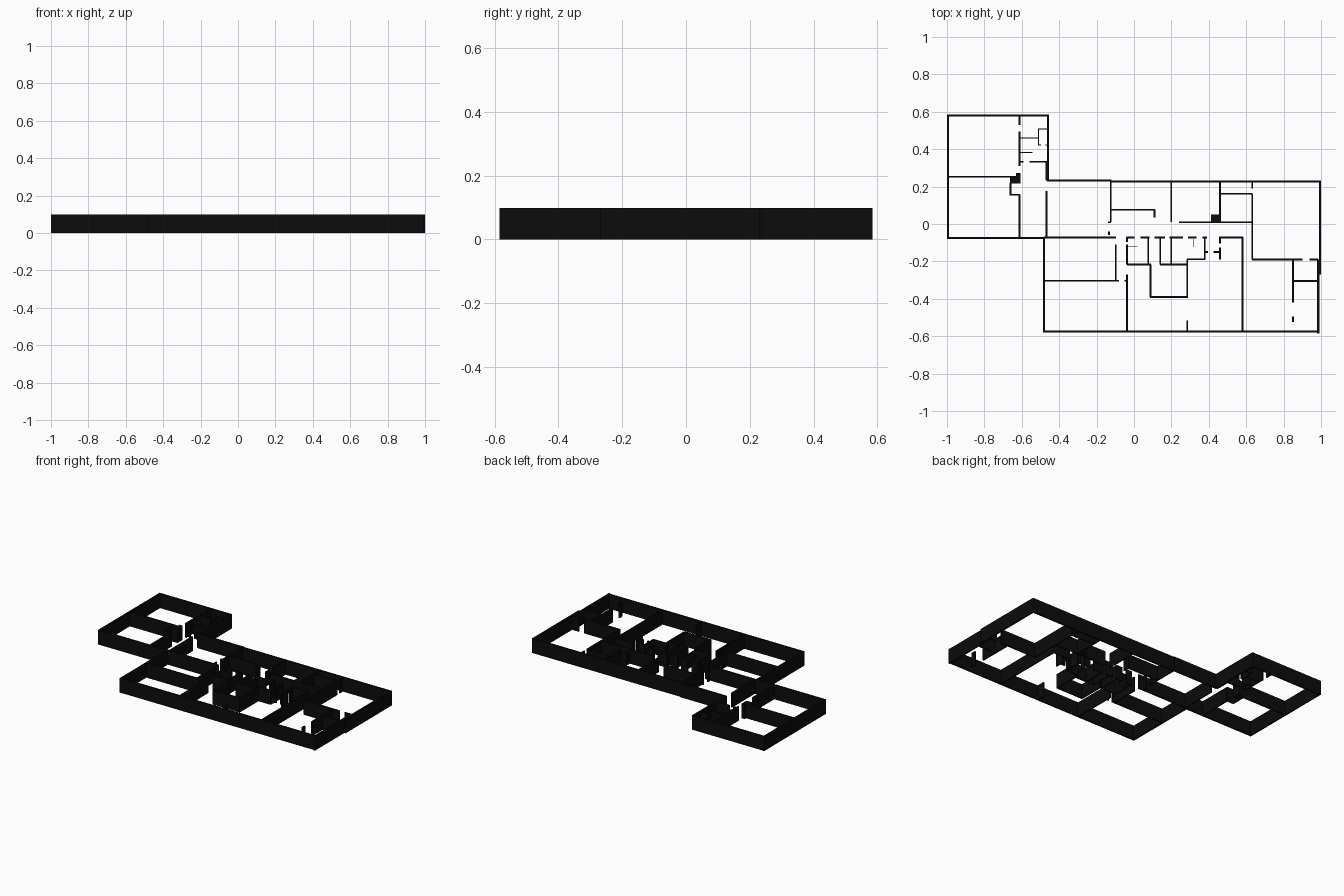
import bpy, bmesh

HEIGHT = 0.098

mat = bpy.data.materials.new("wall black")
mat.diffuse_color = (0.0035, 0.0035, 0.0035, 1)


def add_box(bm, x0, x1, y0, y1):
    """Upright block from the floor to the wall height."""
    base = [bm.verts.new(p) for p in ((x0, y0, 0), (x1, y0, 0), (x1, y1, 0), (x0, y1, 0))]
    top = [bm.verts.new((v.co.x, v.co.y, HEIGHT)) for v in base]
    bm.faces.new(base[::-1])
    bm.faces.new(top)
    for i in range(4):
        j = (i + 1) % 4
        bm.faces.new((base[i], base[j], top[j], top[i]))


def walls(name, thick, across=(), along=(), blocks=()):
    """across: (y, x0, x1) walls; along: (x, y0, y1) walls; blocks: x0, x1, y0, y1."""
    bm = bmesh.new()
    t = thick / 2
    for y, x0, x1 in across:
        add_box(bm, x0, x1, y - t, y + t)
    for x, y0, y1 in along:
        add_box(bm, x - t, x + t, y0, y1)
    for b in blocks:
        add_box(bm, *b)
    me = bpy.data.meshes.new(name)
    bm.to_mesh(me)
    bm.free()
    me.materials.append(mat)
    ob = bpy.data.objects.new(name, me)
    bpy.context.collection.objects.link(ob)


# Outer shell of the building
walls("outer_walls", 0.011,
      across=[(0.579, -1, -0.455), (0.232, -0.464, -0.12), (0.227, -0.125, 1),
              (-0.076, -1, -0.478), (-0.575, -0.486, 0.992)],
      along=[(-0.9945, -0.08, 0.585), (-0.46, 0.228, 0.585), (0.9945, -0.27, 0.232),
             (0.985, -0.585, -0.19), (-0.481, -0.58, -0.07)])

# Left wing rooms
walls("left_wing_walls", 0.009,
      across=[(0.252, -0.995, -0.62), (0.157, -0.664, -0.61),
              (0.332, -0.612, -0.59), (0.332, -0.56, -0.466)],
      along=[(-0.612, 0.53, 0.58), (-0.612, 0.31, 0.495), (-0.612, -0.075, 0.157),
             (-0.66, 0.153, 0.22), (-0.468, -0.075, 0.177), (-0.468, 0.232, 0.332)],
      blocks=[(-0.664, -0.608, 0.217, 0.252), (-0.632, -0.608, 0.23, 0.272)])

# Small wash rooms in the left wing
walls("left_wing_partitions", 0.006,
      across=[(0.459, -0.612, -0.508), (0.508, -0.512, -0.46), (0.422, -0.512, -0.498),
              (0.422, -0.474, -0.46), (0.382, -0.612, -0.543)],
      along=[(-0.51, 0.42, 0.508)])

# Rooms behind the corridor
walls("back_room_walls", 0.009,
      across=[(0.076, -0.125, 0.112), (0.01, 0.24, 0.635), (0.162, 0.458, 0.632),
              (0.01, -0.138, -0.122)],
      along=[(-0.124, 0.01, 0.23), (-0.134, -0.06, -0.04), (0.11, 0.035, 0.078),
             (0.2, 0.01, 0.23), (0.46, 0.01, 0.23), (0.632, 0.19, 0.23),
             (0.632, -0.19, 0.164)],
      blocks=[(0.413, 0.46, 0.01, 0.052)])

# Rooms in front of the corridor
walls("front_room_walls", 0.009,
      across=[(-0.072, -0.48, -0.095), (-0.303, -0.48, -0.08), (-0.303, -0.052, -0.035),
              (-0.072, -0.04, 0.004), (-0.072, 0.036, 0.084), (-0.072, 0.11, 0.165),
              (-0.072, 0.19, 0.262), (-0.072, 0.29, 0.333), (-0.072, 0.365, 0.39),
              (-0.072, 0.455, 0.582), (-0.217, -0.037, 0.09), (-0.217, 0.138, 0.288),
              (-0.39, 0.085, 0.288), (-0.189, 0.283, 0.38), (-0.15, 0.376, 0.395),
              (-0.15, 0.425, 0.46)],
      along=[(-0.097, -0.303, -0.11), (-0.037, -0.217, -0.11), (-0.037, -0.575, -0.27),
             (-0.037, -0.095, -0.07), (0.077, -0.217, -0.07), (0.088, -0.39, -0.217),
             (0.14, -0.217, -0.07), (0.2, -0.217, -0.07), (0.285, -0.39, -0.189),
             (0.285, -0.575, -0.515), (0.378, -0.189, -0.07), (0.46, -0.19, -0.125),
             (0.46, -0.105, -0.07), (0.58, -0.575, -0.07)])

# Thin partitions
walls("thin_partitions", 0.004,
      across=[(-0.122, -0.035, 0.018)], along=[(0.32, -0.122, -0.08)])

# Right corner rooms
walls("right_room_walls", 0.009,
      across=[(-0.19, 0.63, 0.9), (-0.19, 0.938, 0.985), (-0.305, 0.85, 0.985)],
      along=[(0.85, -0.42, -0.19), (0.85, -0.525, -0.495)])
